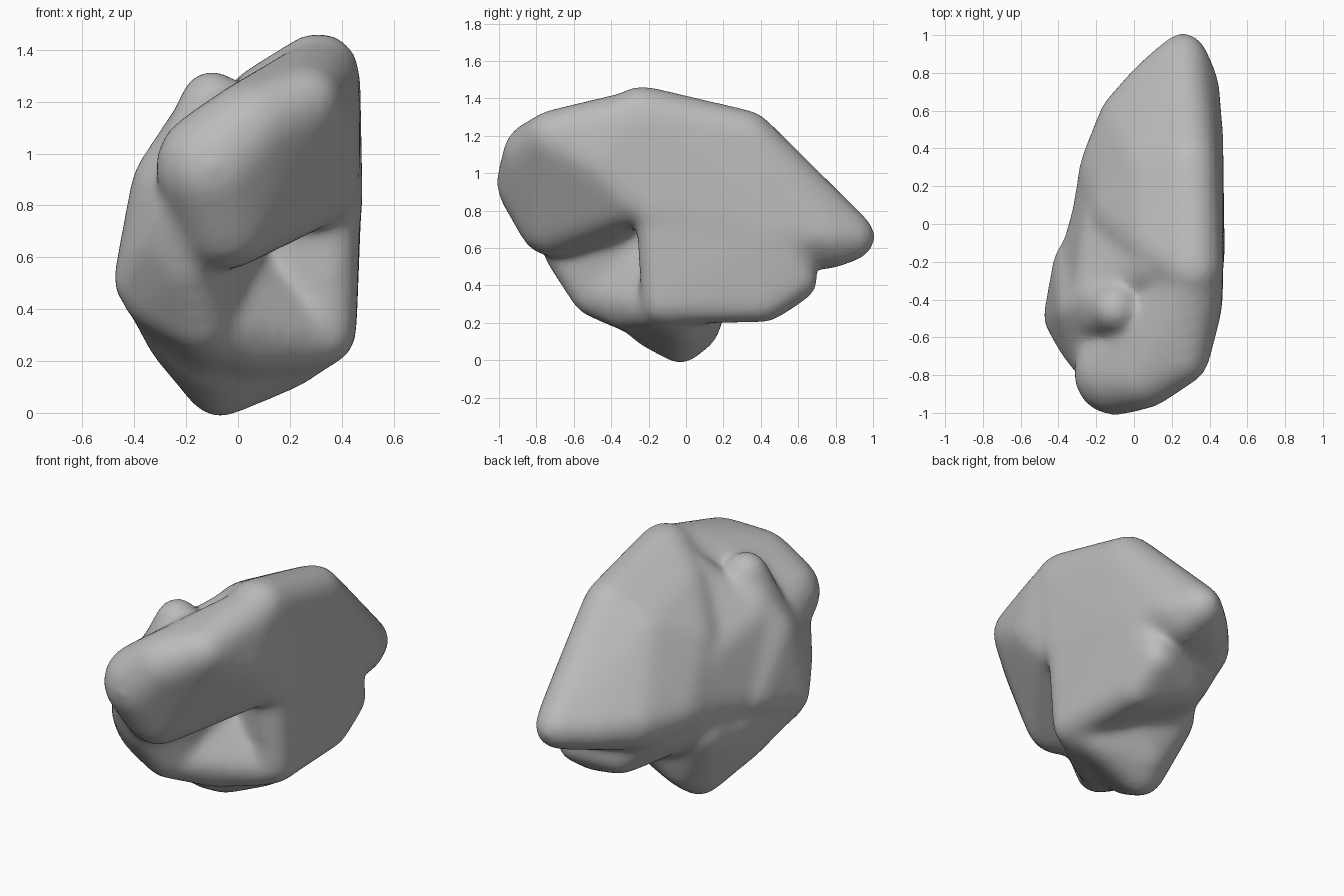
import bpy, bmesh

cube = bpy.data.objects.get("Cube")
if cube:
    bpy.data.objects.remove(cube, do_unlink=True)

stone = bpy.data.materials.new("stone_grey")
stone.use_nodes = True
colour = (0.5, 0.5, 0.5, 1)
stone.diffuse_color = colour
stone.node_tree.nodes["Principled BSDF"].inputs["Base Color"].default_value = colour


def add_lobe(bm, balls):
    """Add a rounded mass: the convex hull round balls given as (x, y, z, radius)."""
    cloud = bmesh.new()
    for x, y, z, r in balls:
        made = bmesh.ops.create_icosphere(cloud, subdivisions=3, radius=r)
        bmesh.ops.translate(cloud, verts=made["verts"], vec=(x, y, z))
    bmesh.ops.delete(cloud, geom=cloud.edges[:], context="EDGES_FACES")
    hull = bmesh.ops.convex_hull(cloud, input=cloud.verts[:])
    spare = {g for g in hull["geom_interior"] + hull["geom_unused"]
             if isinstance(g, bmesh.types.BMVert)}
    bmesh.ops.delete(cloud, geom=list(spare), context="VERTS")
    bmesh.ops.recalc_face_normals(cloud, faces=cloud.faces[:])
    mesh = bpy.data.meshes.new("lobe")
    cloud.to_mesh(mesh)
    cloud.free()
    bm.from_mesh(mesh)
    bpy.data.meshes.remove(mesh)


bm = bmesh.new()

# Long upper body with the flat side and the back tip
add_lobe(bm, [(.26, .885, .66, .12), (.31, -.24, 1.31, .15), (.3, .32, 1.19, .14),
              (.36, -.17, .8, .11), (.35, .5, .7, .11), (-.18, .05, .62, .14),
              (-.13, .3, .66, .15), (-.02, .55, .65, .16), (.11, .74, .65, .13),
              (.33, .75, .67, .11), (.28, .78, .6, .1), (-.06, .05, .98, .15),
              (.1, -.1, 1.19, .14), (.1, .28, 1.06, .16)])

# Lower body beneath it
add_lobe(bm, [(.345, -.13, .3, .1), (.33, .42, .31, .1), (.33, .6, .43, .1),
              (.35, -.15, .8, .11), (.35, .5, .7, .11), (-.16, .05, .55, .15),
              (-.05, .4, .55, .14), (.1, .5, .4, .12)])

# Keel, running forward to the flank and sideways to the flat side
add_lobe(bm, [(-.07, -.03, .115, .125), (-.04, .06, .17, .11), (.2, -.02, .2, .1),
              (.34, -.1, .3, .1), (.34, .1, .42, .1), (-.09, -.2, .18, .1),
              (-.24, -.25, .28, .1), (-.34, -.44, .42, .08), (-.17, .1, .45, .14),
              (.15, .12, .35, .1)])

# Sloping floor of the scoop
add_lobe(bm, [(.3, -.14, .28, .1), (.04, -.33, .25, .08), (-.15, -.48, .34, .1),
              (0, -.1, .2, .1), (.05, -.08, .6, .1), (-.15, -.3, .6, .1)])

# Flared flank
add_lobe(bm, [(-.41, -.5, .5, .065), (-.35, -.49, .43, .08), (-.2, -.65, .57, .1),
              (-.14, -.5, .34, .1), (-.08, -.2, .22, .1), (-.31, -.2, .6, .11),
              (-.3, -.45, .9, .1), (-.18, -.4, 1.08, .1), (0, -.25, 1, .15),
              (-.28, -.67, .67, .09), (-.35, -.58, .6, .08), (-.23, -.73, .79, .09)])

# Broad slope joining crest, back and flank
add_lobe(bm, [(-.2, 0, .6, .13), (-.32, -.3, .6, .1), (-.14, 0, .88, .13),
              (.29, -.22, 1.28, .13), (.11, -.22, 1.21, .12), (-.2, -.33, .98, .11),
              (.28, .15, 1.21, .13), (-.13, .2, .68, .14)])

# Bulging front lobe curling down from the crest
add_lobe(bm, [(-.1, -.795, .95, .21), (-.05, -.71, .74, .18), (.05, -.8, 1.1, .17),
              (.22, -.64, 1.16, .18), (.26, -.71, 1.2, .13), (.3, -.33, 1.26, .16),
              (.37, -.46, 1.05, .085), (.33, -.27, .87, .13), (-.05, -.5, .79, .2)])

# Small knob on the shoulder
add_lobe(bm, [(-.1, -.45, 1.2, .115), (-.2, -.5, .95, .12), (-.08, -.35, .95, .15)])

mesh = bpy.data.meshes.new("rock_body")
bm.to_mesh(mesh)
bm.free()
mesh.materials.append(stone)
rock = bpy.data.objects.new("rock_body", mesh)
bpy.context.collection.objects.link(rock)

# Fuse the lobes into one weathered skin, then make up for the smoothing loss
fuse = rock.modifiers.new("fuse", "REMESH")
fuse.mode = "VOXEL"
fuse.voxel_size = 0.02
fuse.use_smooth_shade = True
soften = rock.modifiers.new("soften", "SMOOTH")
soften.factor = 0.5
soften.iterations = 42
swell = rock.modifiers.new("swell", "DISPLACE")
swell.mid_level = 0
swell.strength = 0.012
